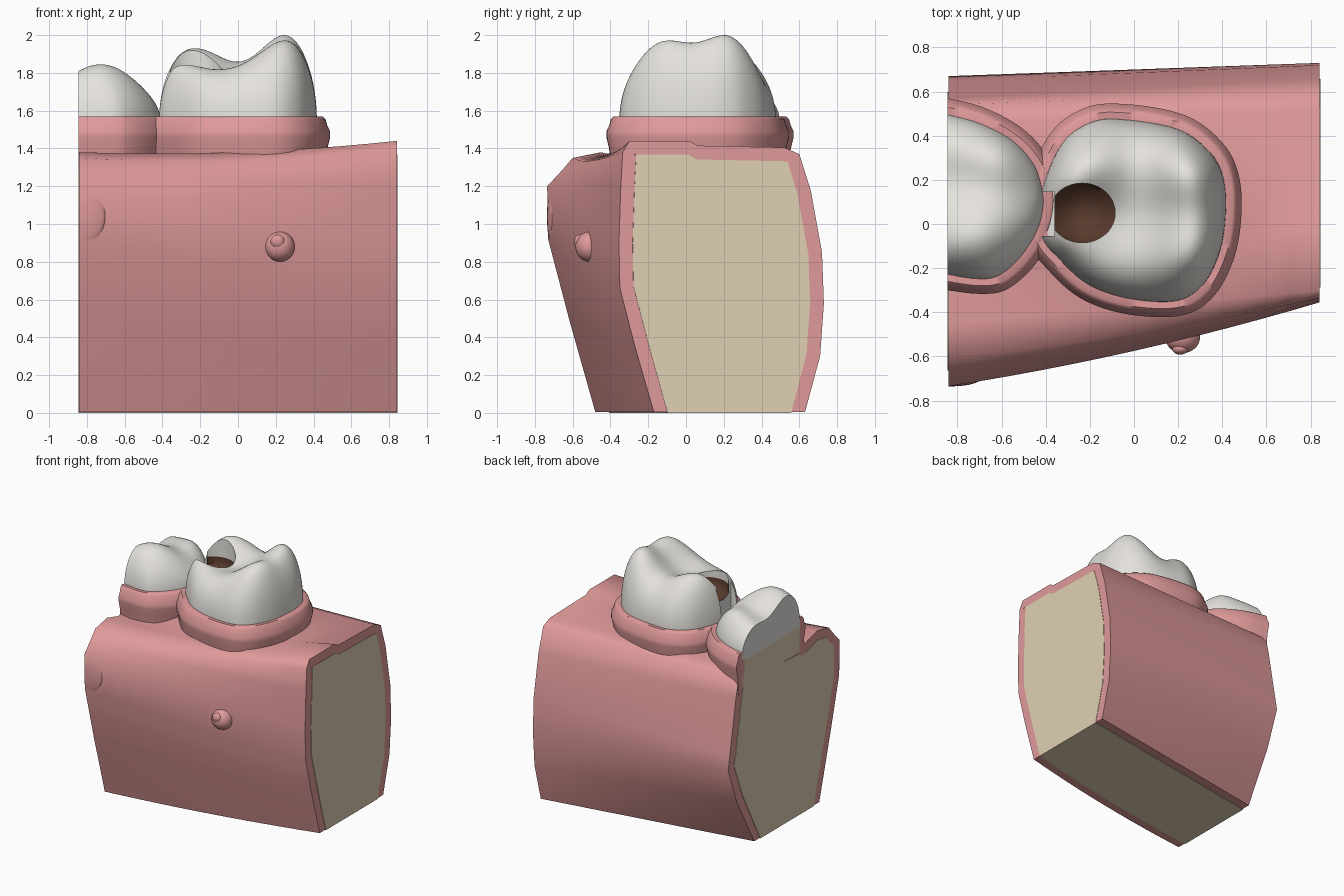
import bpy, bmesh, math
from mathutils import Vector

cube = bpy.data.objects.get("Cube")
if cube:
    bpy.data.objects.remove(cube)


def material(name, rgb):
    m = bpy.data.materials.new(name)
    m.use_nodes = True
    m.diffuse_color = (*rgb, 1)
    m.node_tree.nodes["Principled BSDF"].inputs["Base Color"].default_value = (*rgb, 1)
    return m


GUM = material("gum pink", (0.74, 0.32, 0.32))
BONE = material("bone beige", (0.74, 0.63, 0.45))
ENAMEL = material("tooth enamel", (0.78, 0.76, 0.72))
DECAY = material("decay brown", (0.10, 0.043, 0.025))


def finish(name, bm, mats, angle=35):
    bmesh.ops.remove_doubles(bm, verts=bm.verts, dist=1e-5)
    bmesh.ops.recalc_face_normals(bm, faces=bm.faces)
    me = bpy.data.meshes.new(name)
    bm.to_mesh(me)
    bm.free()
    for m in mats:
        me.materials.append(m)
    me.shade_smooth()
    me.set_sharp_from_angle(angle=math.radians(angle))
    ob = bpy.data.objects.new(name, me)
    bpy.context.collection.objects.link(ob)
    return ob


def skin(bm, rings, closed):
    """Add rings of points and join neighbouring rings with quads."""
    rows = [[bm.verts.new(p) for p in ring] for ring in rings]
    n = len(rows[0])
    for a, b in zip(rows, rows[1:]):
        for i in range(n if closed else n - 1):
            j = (i + 1) % n
            bm.faces.new((a[i], a[j], b[j], b[i]))
    return rows


def smooth_path(pts, closed, steps=8):
    """Catmull-Rom curve through the points."""
    pts = [Vector(p) for p in pts]
    n = len(pts)
    pick = (lambda i: pts[i % n]) if closed else (lambda i: pts[max(0, min(n - 1, i))])
    out = []
    for i in range(n if closed else n - 1):
        a, b, c, d = (pick(i + k) for k in (-1, 0, 1, 2))
        for s in range(steps):
            t = s / steps
            out.append(0.5 * (2 * b + (c - a) * t + (2 * a - 5 * b + 4 * c - d) * t * t
                              + (3 * b - a - 3 * c + d) * t ** 3))
    return out if closed else out + [pts[-1]]


# Jaw block: cross-sections (y, z) at both ends, running up the front and down the back
LEFT_END = [(-.17, 0), (-.27, .35), (-.35, .66), (-.355, .9), (-.345, 1.2), (-.335, 1.38),
            (-.30, 1.44), (.02, 1.44), (.06, 1.415), (.52, 1.405), (.60, 1.37), (.66, 1.18),
            (.72, .85), (.73, .58), (.71, .3), (.63, 0)]
RIGHT_END = [(-.48, 0), (-.62, .5), (-.73, .92), (-.735, 1.2), (-.66, 1.28), (-.6, 1.35),
             (-.45, 1.38), (-.31, 1.34), (-.2, 1.36), (.45, 1.4), (.54, 1.36), (.57, 1.24),
             (.65, .8), (.67, .69), (.56, .4), (.34, 0)]


def section(t):
    pts = [Vector(a).lerp(Vector(b), t) for a, b in zip(RIGHT_END, LEFT_END)]
    for p in pts[:6]:
        p.x -= 0.12 * t * (1 - t)
    for p in pts[5:8]:
        p.y -= 0.12 * t * (1 - t)
    return pts


def inward(pts, d):
    out = []
    for i, p in enumerate(pts):
        if i in (0, len(pts) - 1):
            out.append(p + Vector((d if i == 0 else -d, 0)))
        else:
            g = (pts[i + 1] - pts[i - 1]).normalized()
            out.append(p + Vector((g.y, -g.x)) * d)
    return out


def block(name, mat, half_length, bottom, inset=0):
    bm = bmesh.new()
    rings = []
    for k in range(13):
        t = k / 12
        pts = section(t)
        if inset:
            pts = inward(pts, inset)
        rings.append([(half_length * (2 * t - 1), p.x, max(p.y, bottom)) for p in pts])
    rows = skin(bm, rings, True)
    bm.faces.new(rows[0])
    bm.faces.new(rows[-1])
    finish(name, bm, [mat], 58)


block("gum_block", GUM, 0.841, 0.004)
block("jaw_bone", BONE, 0.844, 0, 0.073)


# Crowns: domed height fields with cusps, over a smoothed outline
def crown(name, centre, outline, closed, floor, cusps, top):
    base, count = 1.5, 32
    c = Vector(centre)
    rings = [[(*c.lerp(p, 0.98), 1.3) for p in outline]]
    for k in range(count + 1):
        r = 1 - (k / count) ** 2
        f = (1 - r ** 6) ** 0.4
        ring = []
        for p in outline:
            q = c.lerp(p, r)
            h = floor - base + sum(a * math.exp(-((q.x - x) ** 2 + (q.y - y) ** 2) / (2 * s * s))
                                   for x, y, a, s in cusps)
            ring.append((q.x, q.y, base + h * f))
        rings.append(ring)
    scale = (top - base) / (max(p[2] for ring in rings for p in ring) - base)
    rings[1:] = [[(x, y, base + (z - base) * scale) for x, y, z in ring] for ring in rings[1:]]
    bm = bmesh.new()
    rows = skin(bm, rings, closed)
    if closed:
        bm.faces.new(rows[0])
    else:
        # flat cut through the tooth, with the root in bone colour
        bm.faces.new([w[0] for w in rows[1:]] + [w[-1] for w in rows[-2:0:-1]])
        root = bm.faces.new((rows[0][0], rows[1][0], rows[1][-1], rows[0][-1]))
        root.material_index = 2
    return finish(name, bm, [ENAMEL, DECAY, BONE], 45)


# Gum collars: a rounded lip swept round the tooth outline
LIP = [(-.03, 1.3), (-.03, 1.565), (.03, 1.57), (.045, 1.555), (.055, 1.52), (.07, 1.49),
       (.07, 1.46), (.055, 1.4), (.04, 1.25)]


def collar(name, centre, outline, closed):
    c = Vector(centre)
    rings = [[(*(p + (p - c).normalized() * off), z) for p in outline] for off, z in LIP]
    bm = bmesh.new()
    rows = skin(bm, rings + [rings[0]], closed)
    if not closed:
        for end in (0, -1):
            bm.faces.new([w[end] for w in rows[:-1]])
    finish(name, bm, [GUM], 50)


whole = smooth_path([(-.42, .14), (-.33, .36), (-.2, .46), (-.05, .475), (.2, .43), (.35, .32),
                     (.41, .19), (.415, .02), (.385, -.14), (.31, -.28), (.19, -.35),
                     (-.02, -.34), (-.2, -.28), (-.33, -.17), (-.42, -.05)], True)
cut = smooth_path([(-.845, .5), (-.7, .46), (-.55, .38), (-.45, .27), (-.41, .15), (-.41, .06),
                   (-.44, -.04), (-.52, -.16), (-.62, -.24), (-.72, -.25), (-.845, -.23)], False)

molar = crown("decayed_molar", (0, .06), whole, True, 1.76,
              [(.27, .24, .27, .15), (.3, -.13, .23, .15), (-.2, .27, .17, .14),
               (-.2, -.15, .06, .14), (.08, -.19, .05, .13), (-.36, -.08, .1, .1),
               (-.36, .2, .1, .1)], 2.0)
crown("cut_molar", (-.845, .125), cut, False, 1.69,
      [(-.8, -.08, .13, .15), (-.62, -.03, .11, .15), (-.8, .34, .06, .1), (-.6, .3, .1, .1)],
      1.845)
collar("decayed_molar_collar", (0, .06), whole, True)
collar("cut_molar_collar", (-.845, .125), cut, False)


# Decay cavity: a brown bowl with upright enamel walls, broken out through the side
bm = bmesh.new()
levels = [(k / 6, 1.63 + 0.09 * (k / 6) ** 2) for k in range(1, 7)] + [(1, 1.775), (1, 2.3)]
turns = [math.tau * k / 48 for k in range(48)]
rows = skin(bm, [[(-.235 + .15 * r * math.cos(a), .05 + .135 * r * math.sin(a), z)
                  for a in turns] for r, z in levels], True)
bm.faces.new(rows[0])
bm.faces.new(rows[-1])
for f in bm.faces:
    f.material_index = int(f.calc_center_median().z < 1.77)
bowl = finish("cavity_cutter", bm, [ENAMEL, DECAY, BONE])

bm = bmesh.new()
bmesh.ops.create_cube(bm, size=1)
for v in bm.verts:
    v.co = Vector((-.435 + .15 * v.co.x, .045 + .2 * v.co.y, 1.96 + .8 * v.co.z))
notch = finish("breakout_cutter", bm, [ENAMEL, DECAY, BONE])

for cutter in (bowl, notch):
    cutter.hide_render = True
    mod = molar.modifiers.new("cut", "BOOLEAN")
    mod.operation = "DIFFERENCE"
    mod.solver = "EXACT"
    mod.object = cutter
bpy.context.view_layer.update()
carved = bpy.data.meshes.new_from_object(molar.evaluated_get(bpy.context.evaluated_depsgraph_get()))
molar.modifiers.clear()
molar.data = carved
carved.set_sharp_from_angle(angle=math.radians(40))
for cutter in (bowl, notch):
    bpy.data.objects.remove(cutter)


# Swellings on the front of the gum
def swelling(name, centre, radii):
    bm = bmesh.new()
    bmesh.ops.create_uvsphere(bm, u_segments=32, v_segments=20, radius=1)
    for v in bm.verts:
        v.co = Vector(centre) + Vector(a * b for a, b in zip(v.co, radii))
    bmesh.ops.bisect_plane(bm, geom=bm.verts[:] + bm.edges[:] + bm.faces[:],
                           plane_co=(-.841, 0, 0), plane_no=(-1, 0, 0), clear_outer=True)
    finish(name, bm, [GUM])


swelling("abscess_bump", (.22, -.51, .88), (.08, .075, .08))
swelling("abscess_tip", (.21, -.565, .907), (.037, .027, .037))
swelling("gum_swelling", (-.841, -.706, 1.04), (.14, .03, .16))
